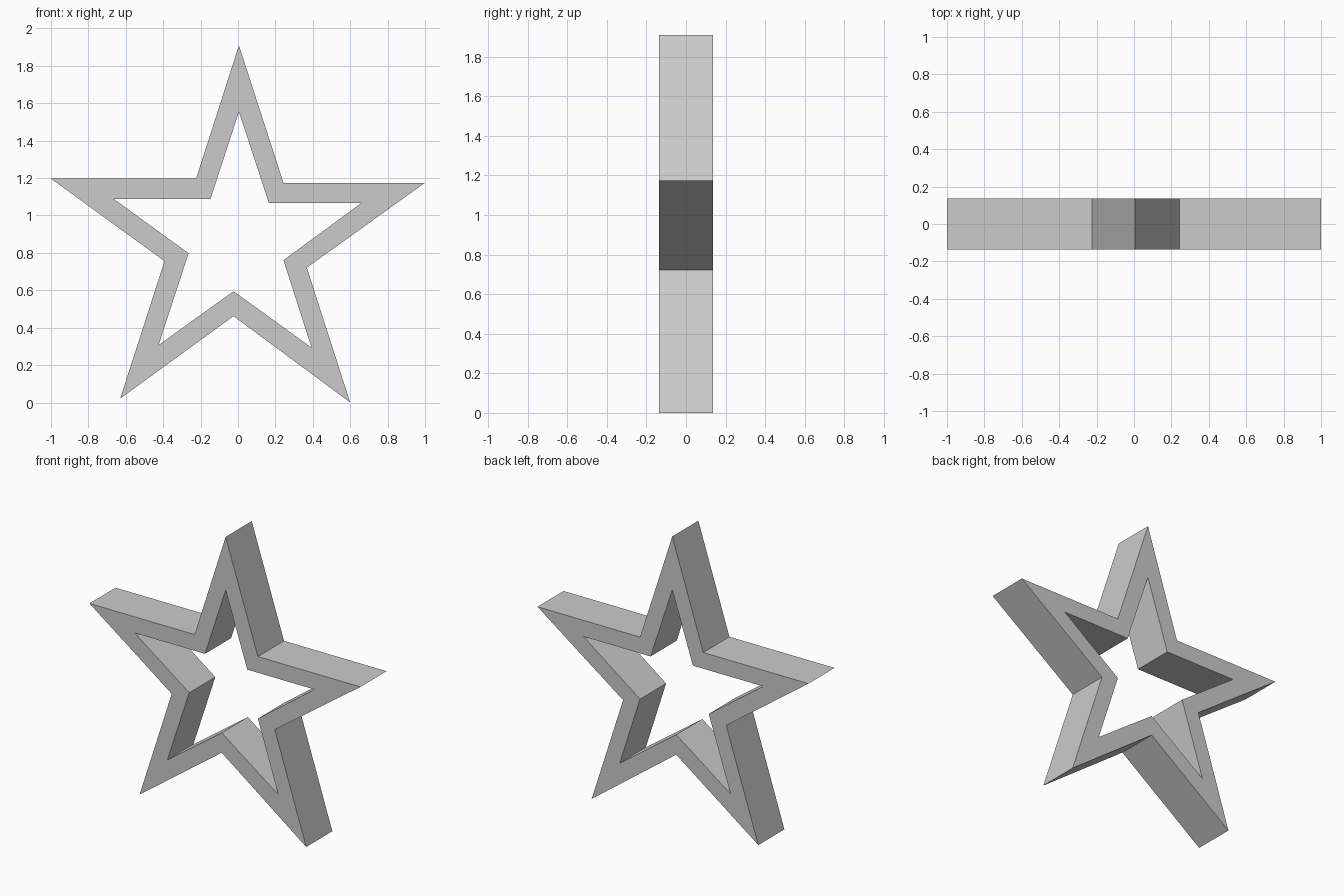
import bpy, bmesh

if "Cube" in bpy.data.objects:
    bpy.data.objects.remove(bpy.data.objects["Cube"])

HALF_DEPTH = 0.1375

# Star outline and matching inner opening, clockwise from the top tip (x, z)
outer = [(0.005, 1.91), (0.243, 1.175), (1.0, 1.175), (0.368, 0.721), (0.60, 0.0),
         (-0.024, 0.462), (-0.63, 0.021), (-0.393, 0.756), (-1.0, 1.197), (-0.224, 1.197)]
inner = [(0.005, 1.554), (0.165, 1.067), (0.66, 1.067), (0.243, 0.761), (0.393, 0.294),
         (-0.024, 0.595), (-0.425, 0.307), (-0.264, 0.798), (-0.665, 1.089), (-0.147, 1.089)]

bm = bmesh.new()


def ring(points, y):
    return [bm.verts.new((x, y, z)) for x, z in points]


# Four loops around the frame's cross-section, bridged into a closed band
loops = [ring(outer, -HALF_DEPTH), ring(outer, HALF_DEPTH),
         ring(inner, HALF_DEPTH), ring(inner, -HALF_DEPTH)]
n = len(outer)
for k in range(4):
    a, b = loops[k], loops[(k + 1) % 4]
    for i in range(n):
        j = (i + 1) % n
        bm.faces.new((a[i], a[j], b[j], b[i]))
bmesh.ops.recalc_face_normals(bm, faces=bm.faces)

mesh = bpy.data.meshes.new("star_frame")
bm.to_mesh(mesh)
bm.free()
star = bpy.data.objects.new("star_frame", mesh)
bpy.context.collection.objects.link(star)
